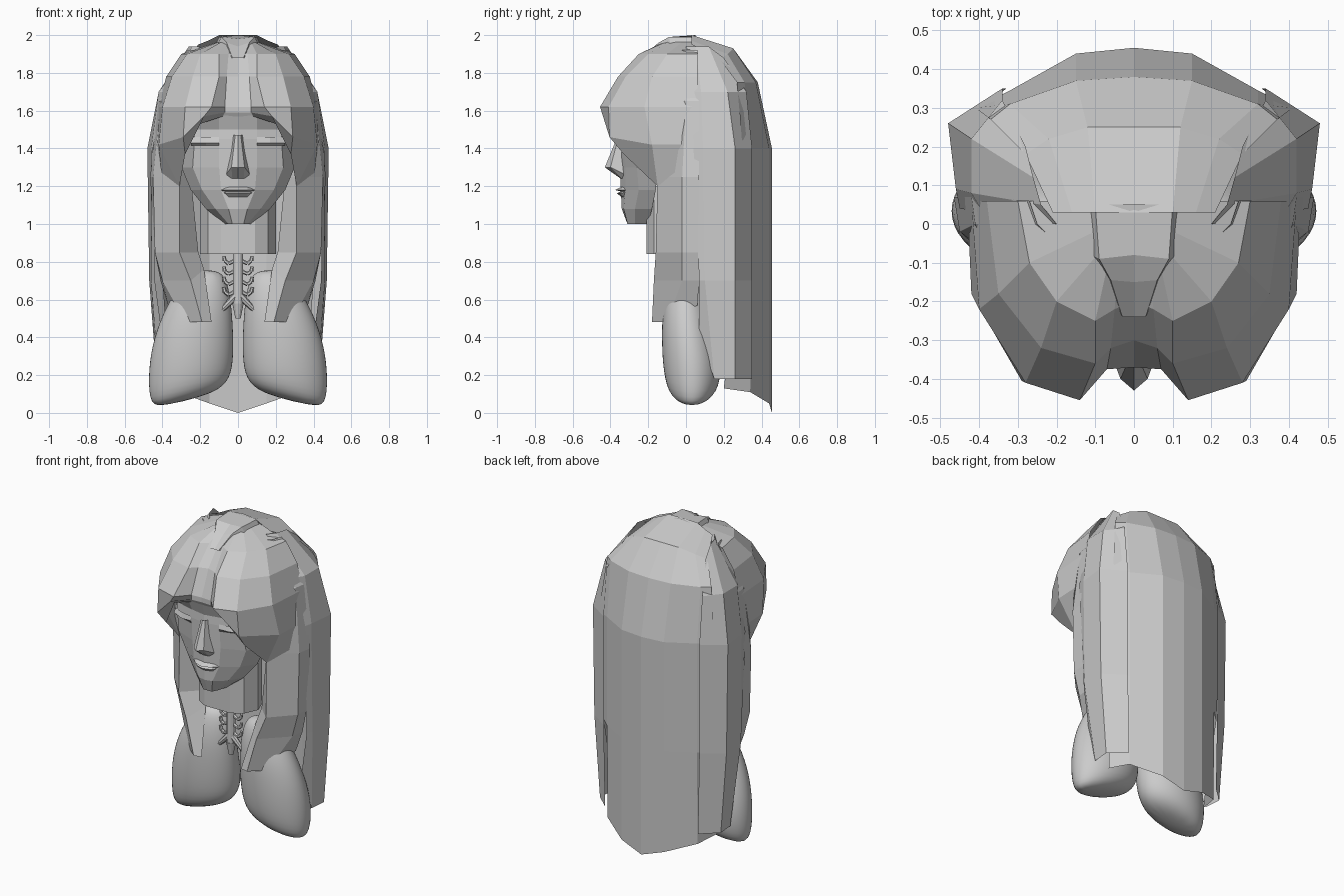
import bpy
import bmesh
from math import cos, sin, pi
from mathutils import Vector, Matrix

starter = bpy.data.objects.get("Cube")
if starter:
    bpy.data.objects.remove(starter, do_unlink=True)

GREY = (0.6, 0.6, 0.6, 1.0)
grey = bpy.data.materials.new("plain_grey")
grey.use_nodes = True
grey.diffuse_color = GREY
for node in grey.node_tree.nodes:
    if node.type == "BSDF_PRINCIPLED":
        node.inputs["Base Color"].default_value = GREY
        node.inputs["Roughness"].default_value = 0.8


def finish(name, bm, mirror=False, smooth=False, subdivide=False):
    """Turn a bmesh into a named object, optionally mirrored across x."""
    bmesh.ops.recalc_face_normals(bm, faces=bm.faces)
    for face in bm.faces:
        face.smooth = smooth
    mesh = bpy.data.meshes.new(name)
    bm.to_mesh(mesh)
    bm.free()
    mesh.materials.append(grey)
    obj = bpy.data.objects.new(name, mesh)
    bpy.context.collection.objects.link(obj)
    if mirror:
        modifier = obj.modifiers.new("mirror_halves", "MIRROR")
        modifier.merge_threshold = 0.001
    if subdivide:
        modifier = obj.modifiers.new("rounding", "SUBSURF")
        modifier.levels = modifier.render_levels = 2
    return obj


def row(z, *points):
    """A row of points at one height; a third value overrides the height."""
    return [Vector((p[0], p[1], p[2] if len(p) > 2 else z)) for p in points]


def sheet(bm, rows, wrap=False, caps=False):
    """Join consecutive rows of points with quads."""
    grid = [[bm.verts.new(p) for p in points] for points in rows]
    count = len(grid[0])
    for upper, lower in zip(grid, grid[1:]):
        for i in range(count if wrap else count - 1):
            j = (i + 1) % count
            bm.faces.new((upper[i], upper[j], lower[j], lower[i]))
    if caps:
        bm.faces.new(grid[0])
        bm.faces.new(grid[-1])


def mirrored_sheet(name, rows):
    bm = bmesh.new()
    sheet(bm, rows)
    return finish(name, bm, mirror=True)


def rod(bm, start, end, r_start, r_end, sides=8):
    """Tapered rod between two points."""
    start, end = Vector(start), Vector(end)
    axis = end - start
    turn = axis.to_track_quat("Z", "Y").to_matrix().to_4x4()
    bmesh.ops.create_cone(bm, cap_ends=True, segments=sides, radius1=r_start,
                          radius2=r_end, depth=axis.length,
                          matrix=Matrix.Translation((start + end) / 2) @ turn)


# Face, from the underside of the chin to the forehead
mirrored_sheet("face", [
    row(1.0, (0, -.2), (.03, -.2), (.05, -.2), (.07, -.2)),
    row(1.0, (0, -.31), (.03, -.31), (.05, -.27), (.07, -.2)),
    row(1.08, (0, -.34), (.05, -.33), (.12, -.27), (.17, -.18)),
    row(1.18, (0, -.345), (.09, -.32), (.19, -.25), (.25, -.16)),
    row(1.3, (0, -.35), (.1, -.32), (.24, -.26), (.3, -.15)),
    row(1.45, (0, -.345), (.1, -.33), (.23, -.29), (.33, -.15)),
    row(1.5, (0, -.345), (.1, -.325), (.23, -.29), (.34, -.15)),
    row(1.6, (0, -.365), (.1, -.375), (.24, -.35), (.36, -.15)),
])

mirrored_sheet("nose", [
    row(1.47, (0, -.36), (.015, -.355), (.03, -.33)),
    row(1.3, (0, -.43), (.035, -.4), (.065, -.32, 1.26)),
    row(1.24, (0, -.345), (.03, -.34), (.06, -.32, 1.25)),
])

mirrored_sheet("lips", [
    row(1.195, (0, -.345), (.05, -.335), (.1, -.3, 1.18)),
    row(1.18, (0, -.375), (.05, -.36), (.1, -.31)),
    row(1.172, (0, -.345), (.05, -.335), (.1, -.3)),
    row(1.163, (0, -.365), (.05, -.35), (.1, -.3, 1.17)),
    row(1.14, (0, -.34), (.05, -.325), (.1, -.29, 1.165)),
])

mirrored_sheet("eyelids", [
    row(1.46, (.1, -.335), (.17, -.32), (.24, -.29)),
    row(1.43, (.1, -.337), (.17, -.335), (.25, -.295)),
    row(1.415, (.1, -.33), (.17, -.31), (.25, -.28)),
])

# Front hair with two forward lobes beside the flat middle
mirrored_sheet("front_hair", [
    row(1.98, (0, -.06, 1.95), (.04, -.08), (.06, -.07), (.06, -.04),
        (.06, 0), (.06, .06)),
    row(1.9, (0, -.2), (.05, -.22), (.1, -.25), (.2, -.2), (.27, -.1),
        (.3, .06)),
    row(1.78, (0, -.3), (.06, -.32), (.1, -.36), (.24, -.32), (.35, -.18),
        (.38, .06)),
    row(1.62, (0, -.37), (.07, -.375), (.14, -.455), (.28, -.41),
        (.4, -.22), (.42, .06)),
    row(1.42, (0, -.37, 1.59), (.07, -.375, 1.59), (.18, -.43, 1.57),
        (.29, -.405, 1.46), (.42, -.18), (.43, .05)),
    row(1.2, (0, -.36, 1.57), (.08, -.365, 1.57), (.2, -.36, 1.53),
        (.28, -.33, 1.37), (.31, -.15), (.4, 0)),
])

# Raised strap along the parting
mirrored_sheet("parting_strap", [
    row(2.0, (0, .05), (.1, .05, 1.99), (.12, .05, 1.95)),
    row(2.0, (0, -.08, 1.98), (.09, -.09, 1.99), (.11, -.08, 1.94)),
    row(1.93, (0, -.15, 1.94), (.06, -.145, 1.96), (.07, -.14, 1.92)),
    row(1.88, (0, -.24), (.03, -.24), (.04, -.22)),
])

# Long hair behind the head
mirrored_sheet("back_hair", [
    row(2.0, (0, .03), (.1, .03), (.16, .03, 1.97), (.21, .03, 1.95)),
    row(1.93, (0, .25), (.12, .25), (.22, .22, 1.9), (.28, .18, 1.87)),
    row(1.75, (0, .38), (.15, .37), (.32, .31), (.37, .27)),
    row(1.4, (0, .455), (.15, .44), (.32, .345), (.41, .3)),
    row(.7, (0, .455), (.15, .44), (.32, .345), (.4, .27)),
    row(0, (0, .455), (.15, .44, .05), (.32, .34, .11), (.36, .2, .13)),
])

mirrored_sheet("side_hair", [
    row(1.94, (.2, 0), (.24, .05), (.26, .12), (.28, .2, 1.88)),
    row(1.7, (.39, .03), (.42, .08), (.42, .22), (.34, .32)),
    row(1.4, (.45, .04), (.46, .09), (.48, .26), (.34, .35)),
    row(.7, (.44, .07), (.46, .1), (.47, .26), (.34, .35)),
    row(.18, (.4, .07, .4), (.42, .15), (.43, .26), (.33, .35)),
])

mirrored_sheet("front_locks", [
    row(1.92, (.18, 0), (.21, -.04), (.25, 0), (.27, .06)),
    row(1.65, (.34, -.04), (.37, -.08), (.41, 0), (.42, .07)),
    row(1.25, (.25, -.06), (.31, -.15), (.45, -.02), (.465, .07)),
    row(.85, (.21, -.06), (.31, -.16), (.44, -.02), (.44, .07)),
    row(.7, (.18, -.07, .76), (.25, -.17), (.4, -.02), (.41, .07)),
    row(.48, (.14, -.17), (.19, -.18), (.28, -.1), (.37, .06, .57)),
])

# Neck
bm = bmesh.new()
outline = ((0, -.21), (.09, -.21), (.16, -.17), (.2, -.08), (.17, 0), (0, .03))
sheet(bm, [row(1.2, *outline), row(.84, *outline)])
finish("neck", bm, mirror=True)

# Lungs, lofted from oval sections and hanging lower on the outside
bm = bmesh.new()
sections = []
for z, cx, cy, rx, ry, tilt in (
        (.06, .29, .03, .14, .06, .035),
        (.11, .26, .035, .22, .14, .05),
        (.25, .25, .035, .235, .165, .02),
        (.4, .235, .015, .22, .15, 0),
        (.55, .21, 0, .185, .13, 0),
        (.68, .18, 0, .135, .1, 0),
        (.76, .17, 0, .08, .06, 0)):
    sections.append([])
    for k in range(12):
        a = k * pi / 6
        sections[-1].append(Vector((cx + rx * cos(a), cy + ry * sin(a),
                                    z - tilt * cos(a))))
sheet(bm, sections, wrap=True, caps=True)
finish("lungs", bm, mirror=True, smooth=True, subdivide=True)

# Windpipe with its branches
bm = bmesh.new()
DEPTH = -.07
rod(bm, (0, DEPTH, .9), (0, DEPTH, .58), .026, .026, sides=12)
rod(bm, (0, DEPTH, .58), (0, DEPTH, .5), .03, .014, sides=12)
for side in (-1, 1):
    rod(bm, (0, DEPTH, .63), (side * .09, DEPTH, .54), .022, .012)
finish("windpipe", bm)

# Curled hooks up both sides of the windpipe
bm = bmesh.new()
for level in range(4):
    base = .64 + level * .055
    path = [(.02, base), (.05, base - .015), (.07, base), (.075, base + .025)]
    for (xa, za), (xb, zb) in zip(path, path[1:]):
        rod(bm, (xa, DEPTH, za), (xb, DEPTH, zb), .011, .009, sides=6)
finish("windpipe_hooks", bm, mirror=True)
